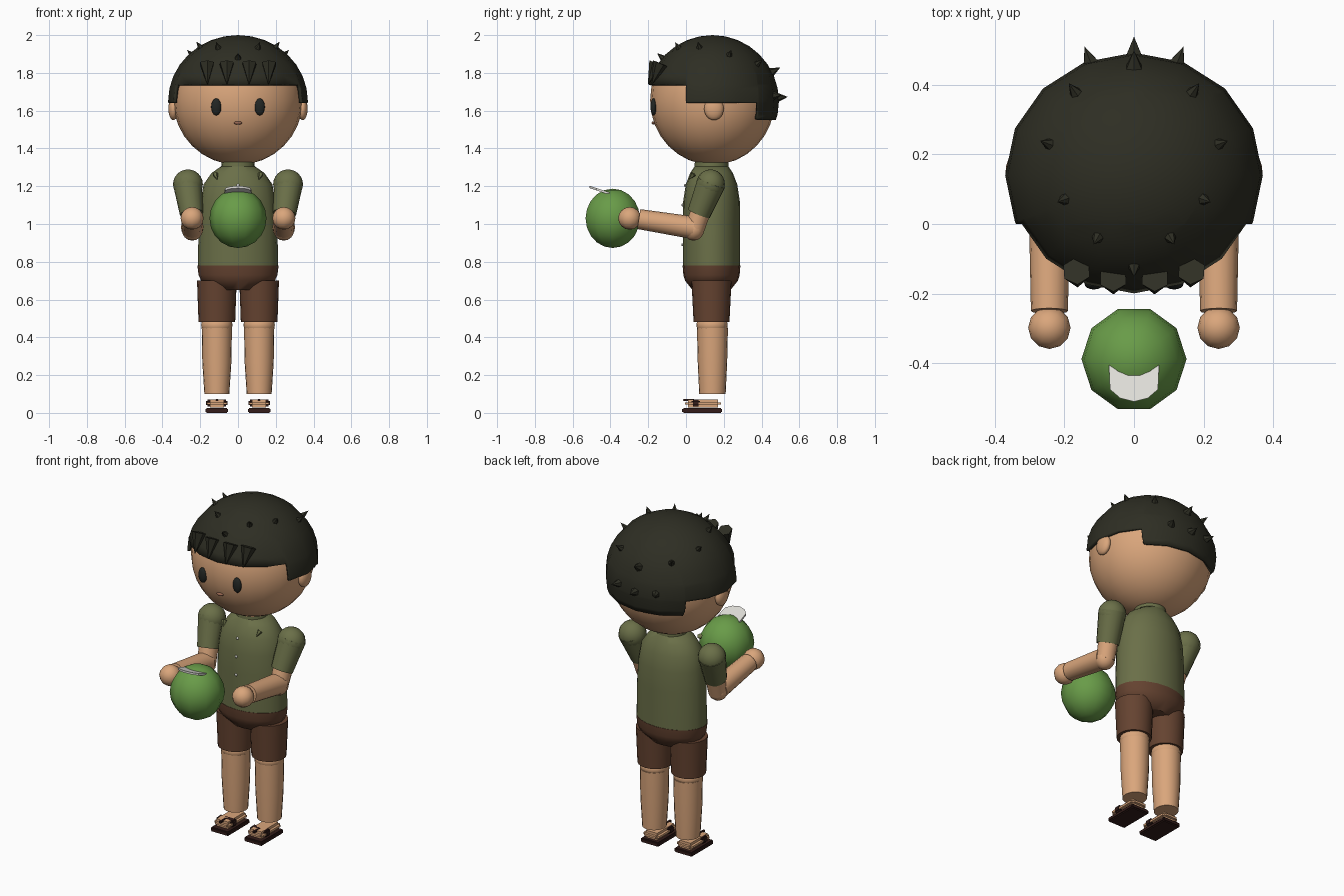
import bpy, bmesh, math
from mathutils import Vector, Matrix

if "Cube" in bpy.data.objects:
    bpy.data.objects.remove(bpy.data.objects["Cube"])


def material(name, rgb):
    m = bpy.data.materials.new(name)
    m.diffuse_color = (*rgb, 1)
    m.use_nodes = True
    m.node_tree.nodes["Principled BSDF"].inputs["Base Color"].default_value = m.diffuse_color
    return m


SKIN = material("skin", (0.70, 0.38, 0.20))
HAIR = material("black hair", (0.027, 0.027, 0.017))
EYE = material("eye black", (0.016, 0.019, 0.017))
SHIRT = material("olive shirt", (0.145, 0.16, 0.065))
SHORTS = material("brown shorts", (0.13, 0.056, 0.03))
SOLE = material("dark sandal", (0.033, 0.012, 0.010))
GREEN = material("green coconut", (0.14, 0.33, 0.065))
WHITE = material("off white", (0.75, 0.74, 0.70))
LIPS = material("lips", (0.30, 0.13, 0.08))


def finish(bm, name, mat, angle=50):
    bmesh.ops.recalc_face_normals(bm, faces=bm.faces[:])
    me = bpy.data.meshes.new(name)
    bm.to_mesh(me)
    bm.free()
    me.materials.append(mat)
    ob = bpy.data.objects.new(name, me)
    bpy.context.collection.objects.link(ob)
    if angle:
        bpy.context.view_layer.objects.active = ob
        ob.select_set(True)
        bpy.ops.object.shade_smooth_by_angle(angle=math.radians(angle))
        ob.select_set(False)
    return ob


def ball_mesh(c, r, seg=16, rings=12):
    bm = bmesh.new()
    bmesh.ops.create_uvsphere(bm, u_segments=seg, v_segments=rings, radius=1,
                              matrix=Matrix.Translation(c) @ Matrix.Diagonal((*r, 1)))
    return bm


def ball(name, c, r, mat, seg=16, rings=12):
    return finish(ball_mesh(c, r, seg, rings), name, mat)


def add_cone(bm, a, b, r1, r2, seg):
    a, b = Vector(a), Vector(b)
    rot = (b - a).to_track_quat('Z', 'Y').to_matrix().to_4x4()
    bmesh.ops.create_cone(bm, cap_ends=True, segments=seg, radius1=r1, radius2=r2,
                          depth=(b - a).length,
                          matrix=Matrix.Translation((a + b) / 2) @ rot)


def limb(name, a, b, r1, r2, mat, seg=16):
    bm = bmesh.new()
    add_cone(bm, a, b, r1, r2, seg)
    return finish(bm, name, mat)


def loft(name, rows, mat, cx=0, cy=0.135, seg=20):
    """Stack of ellipses given as (z, rx, ry), capped at both ends."""
    bm = bmesh.new()
    rings = [[bm.verts.new((cx + rx * math.cos(2 * math.pi * i / seg),
                            cy + ry * math.sin(2 * math.pi * i / seg), z))
              for i in range(seg)] for z, rx, ry in rows]
    for lo, hi in zip(rings, rings[1:]):
        for i in range(seg):
            j = (i + 1) % seg
            bm.faces.new((lo[i], lo[j], hi[j], hi[i]))
    bm.faces.new(rings[0])
    bm.faces.new(rings[-1])
    return finish(bm, name, mat)


def box(name, c, size, mat, bevel=0.0):
    bm = bmesh.new()
    bmesh.ops.create_cube(bm, size=1, matrix=Matrix.Translation(c) @ Matrix.Diagonal((*size, 1)))
    if bevel:
        bmesh.ops.bevel(bm, geom=bm.edges[:], offset=bevel, segments=2, affect='EDGES')
    return finish(bm, name, mat, 30)


# head and face
ball("head", (0, 0.14, 1.655), (0.343, 0.33, 0.342), SKIN, 24, 16)
for s, side in ((-1, "left"), (1, "right")):
    ball(f"{side}_ear", (s * 0.342, 0.148, 1.61), (0.027, 0.052, 0.06), SKIN)
    ball(f"{side}_eye", (s * 0.115, -0.172, 1.62), (0.027, 0.016, 0.045), EYE)
ball("mouth", (0, -0.172, 1.535), (0.022, 0.01, 0.009), LIPS, 10, 8)

# hair cap with a stepped lower edge: fringe, sides, nape
HC, HR = Vector((0, 0.14, 1.65)), Vector((0.37, 0.352, 0.35))
bm = ball_mesh(HC, HR, 16, 16)
for co, no in (((0, 0, 0), (0, 1, 0)), ((0, 0.38, 0), (0, 1, 0)), ((0, 0, 1.738), (0, 0, 1)),
               ((0, 0, 1.64), (0, 0, 1)), ((0, 0, 1.55), (0, 0, 1))):
    bmesh.ops.bisect_plane(bm, geom=bm.verts[:] + bm.edges[:] + bm.faces[:],
                           plane_co=co, plane_no=no)


def hairline(y):
    return 1.738 if y < 0 else 1.64 if y < 0.38 else 1.55


low = [f for f in bm.faces
       if f.calc_center_median().z < hairline(f.calc_center_median().y)]
bmesh.ops.delete(bm, geom=low, context='FACES')
hair = finish(bm, "hair_cap", HAIR)
solid = hair.modifiers.new("thickness", 'SOLIDIFY')
solid.thickness = 0.018
solid.offset = -1

# short hair spikes standing on the cap
spots = [(0, -0.125), (0, 0.455)]
for s in (-1, 1):
    spots += [(s * x, y) for x, y in ((0.105, -0.04), (0.2, 0.07), (0.245, 0.23), (0.17, 0.38))]
points = []
for x, y in spots:
    k = 1 - (x / HR.x) ** 2 - ((y - HC.y) / HR.y) ** 2
    points.append(Vector((x, y, HC.z + HR.z * math.sqrt(k))))
points += [Vector((0, 0.49, 1.67)), Vector((-0.125, 0.465, 1.68)), Vector((0.125, 0.465, 1.68))]
bm = bmesh.new()
for p in points:
    n = (p - HC).normalized()
    big = 1.35 if p.y > 0.4 else 1
    add_cone(bm, p - n * 0.012, p + n * 0.036 * big, 0.021 * big, 0, 6)
finish(bm, "hair_spikes", HAIR, 0)

# fringe tufts pointing down over the forehead
bm = bmesh.new()
for x in (-0.165, -0.06, 0.06, 0.165):
    d = 0.02 if abs(x) > 0.1 else 0
    add_cone(bm, (x, -0.155 + d, 1.85), (x * 0.98, -0.2 + d, 1.742), 0.042, 0.002, 6)
finish(bm, "fringe_tufts", HAIR, 0)

# shirt, collar, buttons
loft("shirt", [(0.775, 0.213, 0.151), (1.0, 0.208, 0.151), (1.12, 0.198, 0.15),
               (1.21, 0.182, 0.136), (1.27, 0.14, 0.113), (1.305, 0.09, 0.09)], SHIRT)
loft("collar", [(1.27, 0.092, 0.092), (1.335, 0.086, 0.088)], SHIRT)
for s in (-1, 1):
    limb("collar_tip", (s * 0.12, 0.04, 1.265), (s * 0.11, 0.015, 1.235), 0.016, 0.001, SHIRT, 5)
for z, y in ((1.205, -0.005), (1.1, -0.018), (0.99, -0.019), (0.89, -0.019)):
    ball("button", (0, y, z), (0.008, 0.006, 0.008), WHITE, 8, 6)

# shorts seat
loft("shorts_seat", [(0.65, 0.125, 0.10), (0.70, 0.195, 0.14), (0.73, 0.209, 0.149),
                     (0.78, 0.215, 0.153)], SHORTS)

for s, side in ((-1, "left"), (1, "right")):
    x = s * 0.112
    # leg
    loft(f"{side}_shorts_leg", [(0.48, 0.097, 0.095), (0.70, 0.105, 0.106)], SHORTS, x)
    ball(f"{side}_knee", (x, 0.138, 0.465), (0.083, 0.083, 0.06), SKIN)
    loft(f"{side}_shin", [(0.10, 0.066, 0.07), (0.27, 0.077, 0.078), (0.45, 0.08, 0.082)],
         SKIN, x, 0.14)
    # sandal and foot
    box(f"{side}_sandal_sole", (x, 0.085, 0.013), (0.12, 0.21, 0.026), SOLE, 0.006)
    box(f"{side}_foot", (x, 0.09, 0.05), (0.105, 0.19, 0.042), SKIN, 0.015)
    box(f"{side}_sandal_strap", (x, 0.052, 0.052), (0.113, 0.045, 0.038), SOLE, 0.008)
    box(f"{side}_toe_strap", (x, 0.015, 0.068), (0.016, 0.06, 0.012), SOLE, 0.003)
    # arm holding forward
    ball(f"{side}_shoulder", (s * 0.265, 0.13, 1.21), (0.079, 0.076, 0.079), SHIRT)
    limb(f"{side}_sleeve", (s * 0.268, 0.135, 1.22), (s * 0.246, 0.068, 1.055), 0.077, 0.062, SHIRT)
    limb(f"{side}_upper_arm", (s * 0.25, 0.085, 1.09), (s * 0.242, 0.045, 0.97), 0.055, 0.052, SKIN)
    ball(f"{side}_elbow", (s * 0.242, 0.04, 0.97), (0.056, 0.056, 0.058), SKIN, 12, 8)
    limb(f"{side}_forearm", (s * 0.242, 0.04, 0.98), (s * 0.243, -0.25, 1.026), 0.06, 0.053, SKIN)
    ball(f"{side}_hand", (s * 0.243, -0.298, 1.03), (0.061, 0.061, 0.06), SKIN, 12, 8)

# coconut with a tilted crescent slice on top
bm = ball_mesh((0, 0, 0), (0.151, 0.151, 0.157), 10, 10)
bmesh.ops.transform(bm, verts=bm.verts[:], matrix=Matrix.Translation((0, -0.388, 1.03))
                    @ Matrix.Rotation(math.pi / 2, 4, 'Z'))
finish(bm, "coconut", GREEN)
outline = [(-0.072, -0.405), (-0.069, -0.475), (-0.04, -0.5), (0, -0.51), (0.04, -0.5),
           (0.069, -0.475), (0.072, -0.405), (0.045, -0.423), (0, -0.432), (-0.045, -0.423)]
bm = bmesh.new()
face = bm.faces.new([bm.verts.new((x, y, 1.19 - (y + 0.51) * 0.33)) for x, y in outline])
ext = bmesh.ops.extrude_face_region(bm, geom=[face])
bmesh.ops.translate(bm, vec=(0, 0, 0.012),
                    verts=[g for g in ext["geom"] if isinstance(g, bmesh.types.BMVert)])
bmesh.ops.triangulate(bm, faces=[f for f in bm.faces if len(f.verts) > 4])
finish(bm, "coconut_slice", WHITE, 30)
